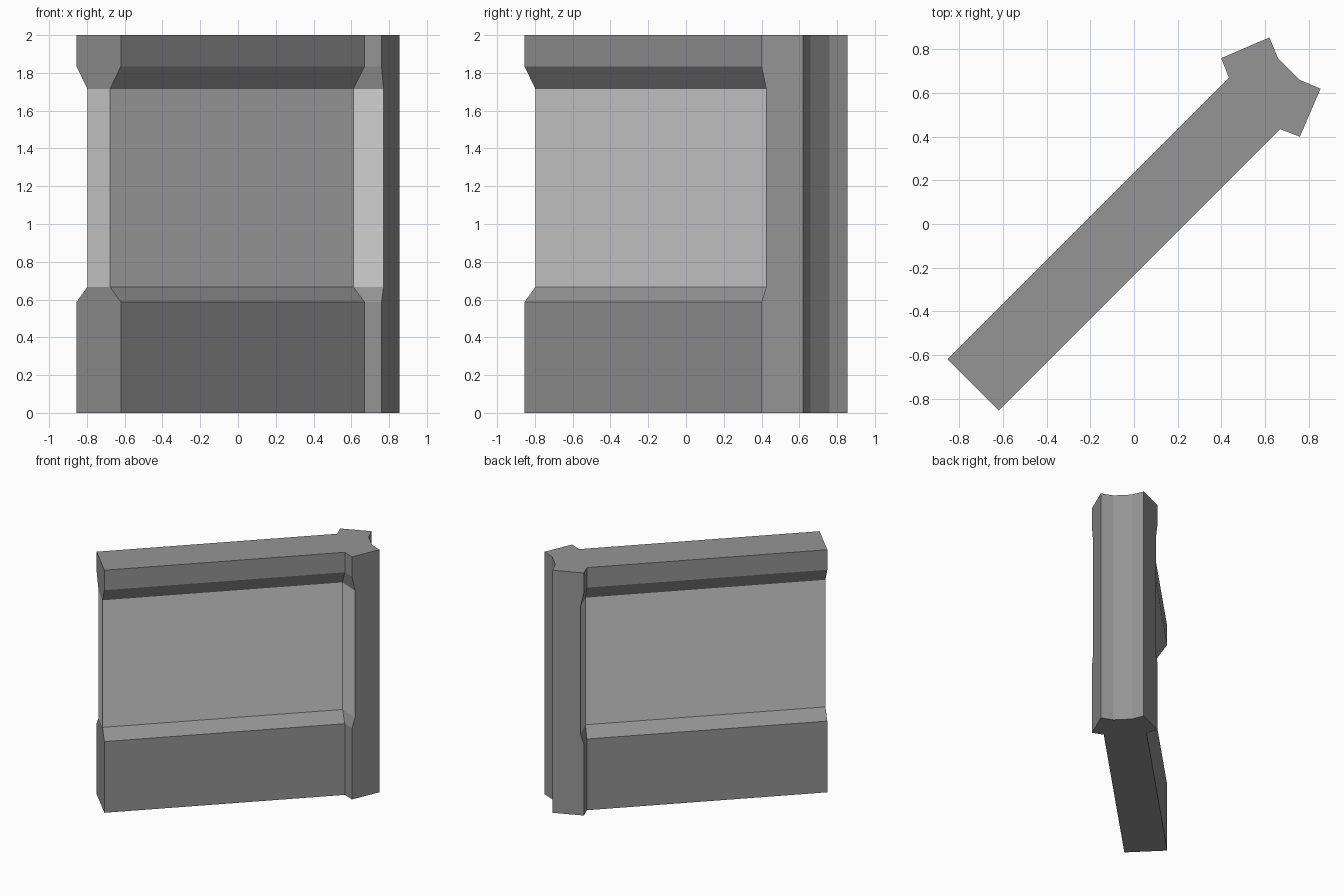
import bpy
import bmesh
from mathutils import Matrix
from math import radians

cube = bpy.data.objects.get("Cube")
if cube:
    bpy.data.objects.remove(cube, do_unlink=True)


def make_material(name, value):
    mat = bpy.data.materials.new(name)
    mat.use_nodes = True
    colour = (value, value, value, 1)
    mat.diffuse_color = colour
    mat.node_tree.nodes["Principled BSDF"].inputs["Base Color"].default_value = colour
    return mat


# Half plans (along wall, sideways): end, shoulder, pillar corner, pillar tip, notch
FULL = [(-1.043, 0.166), (0.781, 0.166), (0.82, 0.2546), (1.043, 0.166), (1.004, 0.071)]
RECESSED = [(-1.043, 0.085), (0.778, 0.085), (0.845, 0.2447), (1.043, 0.166), (1.004, 0.071)]

# Heights of the plinth, recessed panel and cap
LEVELS = [(0, FULL), (0.587, FULL), (0.667, RECESSED),
          (1.715, RECESSED), (1.835, FULL), (2, FULL)]
PANEL_BAND = 2
PANEL_SIDES = {0, 1, 8, 7, 9}  # wall faces, pillar shoulders and wall end

bm = bmesh.new()

# One mirrored ring of vertices per level
rings = []
for z, half in LEVELS:
    plan = half + [(u, -v) for u, v in reversed(half)]
    rings.append([bm.verts.new((u, v, z)) for u, v in plan])

# Skin the levels, with the lighter colour on the recessed panel
for band, (low, high) in enumerate(zip(rings, rings[1:])):
    count = len(low)
    for i in range(count):
        j = (i + 1) % count
        face = bm.faces.new((low[i], low[j], high[j], high[i]))
        face.material_index = int(band == PANEL_BAND and i in PANEL_SIDES)

# Base and top
bm.faces.new(rings[0])
bm.faces.new(rings[-1])

# Turn the wall onto the diagonal
bm.transform(Matrix.Rotation(radians(45), 4, "Z"))
bmesh.ops.recalc_face_normals(bm, faces=bm.faces[:])

mesh = bpy.data.meshes.new("wall_with_end_pillar")
bm.to_mesh(mesh)
bm.free()
mesh.materials.append(make_material("dark_grey_trim", 0.30))
mesh.materials.append(make_material("light_grey_panel", 0.64))
wall = bpy.data.objects.new("wall_with_end_pillar", mesh)
bpy.context.collection.objects.link(wall)
